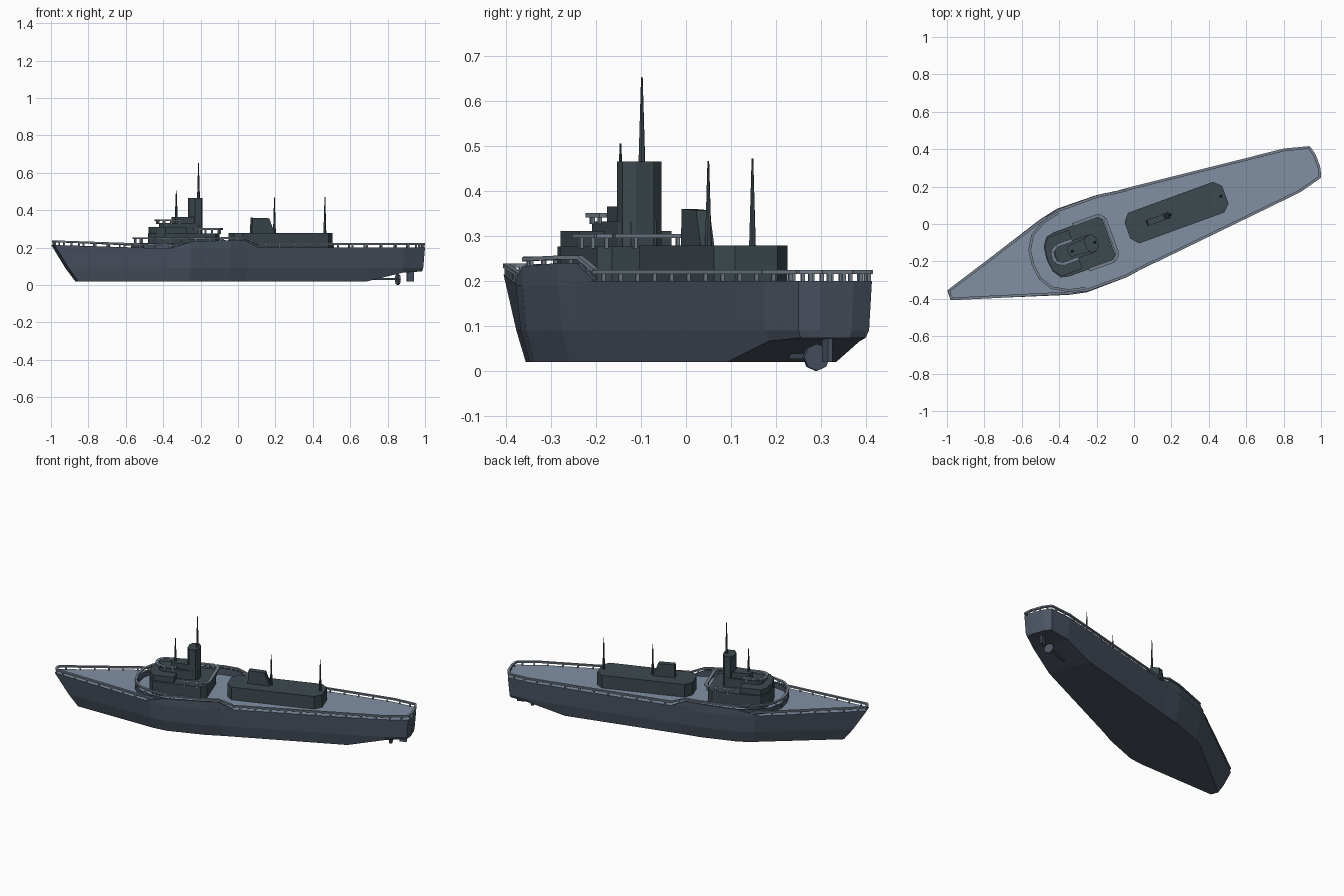
import bpy, bmesh, math
from mathutils import Matrix, Vector

if "Cube" in bpy.data.objects:
    bpy.data.objects.remove(bpy.data.objects["Cube"])

# Ship axis runs along local x (bow negative), then is turned 20 degrees
TURN = Matrix.Rotation(math.radians(20), 4, 'Z') @ Matrix.Translation((0, -0.02, 0))


def material(name, rgb):
    m = bpy.data.materials.new(name)
    m.diffuse_color = (*rgb, 1)
    m.use_nodes = True
    m.node_tree.nodes["Principled BSDF"].inputs["Base Color"].default_value = m.diffuse_color
    return m


HULL = material("hull_paint", (0.07, 0.09, 0.125))
DECK = material("deck_paint", (0.22, 0.28, 0.37))
HOUSE = material("house_paint", (0.045, 0.066, 0.078))
RAIL = material("rail_paint", (0.18, 0.22, 0.27))


def finish(name, bm, *mats):
    bmesh.ops.recalc_face_normals(bm, faces=bm.faces)
    bm.transform(TURN)
    me = bpy.data.meshes.new(name)
    bm.to_mesh(me)
    bm.free()
    for m in mats:
        me.materials.append(m)
    ob = bpy.data.objects.new(name, me)
    bpy.context.collection.objects.link(ob)
    return ob


def loft(bm, rings):
    vs = [[bm.verts.new(p) for p in r] for r in rings]
    n = len(vs[0])
    for a, b in zip(vs, vs[1:]):
        for i in range(n):
            j = (i + 1) % n
            bm.faces.new((a[i], a[j], b[j], b[i]))
    bm.faces.new(vs[0])
    bm.faces.new(vs[-1])
    return vs


def mirrored(half):
    """Half outline bow to stern -> full closed outline."""
    return half + [(x, -y) for x, y in reversed(half) if y > 1e-5]


def prism(name, half, z0, z1, mat):
    out = mirrored(half)
    bm = bmesh.new()
    loft(bm, [[(x, y, z) for x, y in out] for z in (z0, z1)])
    return finish(name, bm, mat)


def bar(bm, a, b, w, h):
    a, b = Vector(a), Vector(b)
    d = b - a
    side = Vector((-d.y, d.x, 0)).normalized() * w / 2
    up = Vector((0, 0, h / 2))
    loft(bm, [[p + side + up, p - side + up, p - side - up, p + side - up] for p in (a, b)])


def railing(name, path, drop=0.02, step=0.085, w=0.014):
    """Flat top bar with evenly spaced posts."""
    bm = bmesh.new()
    for a, b in zip(path, path[1:]):
        a, b = Vector(a), Vector(b)
        bar(bm, a, b, w, 0.009)
        n = max(1, round((b - a).length / step))
        for i in range(n):
            p = a.lerp(b, (i + 0.5) / n)
            bmesh.ops.create_cube(bm, size=1, matrix=Matrix.Translation(
                p - Vector((0, 0, drop / 2))) @ Matrix.Diagonal((0.008, 0.008, drop, 1)))
    return finish(name, bm, RAIL)


def both(path):
    """Path from one side across the centre to the other."""
    return path + [(x, -y, z) for x, y, z in reversed(path) if y > 1e-5]


# Hull: deck x, half width, deck z, chine x, bottom x, bottom z
stations = [(-1.06, .026, .214, -.98, -.925, .02), (-.46, .216, .195, -.45, -.44, .02),
            (-.36, .237, .195, -.36, -.36, .02), (-.135, .234, .2, -.135, -.135, .02),
            (-.03, .219, .2, -.03, -.03, .02), (.68, .146, .2, .68, .68, .02),
            (.89, .122, .2, .89, .89, .066), (1.025, .087, .2, 1.016, 1.012, .073)]
rings = []
for x, w, z, xc, xb, zb in stations:
    half = [(x, w, z), (xc, w * .96, .09), (xb, w * .88, zb)]
    rings.append(half + [(p, -q, r) for p, q, r in reversed(half)])
rings.append([(p + .013, q * .45, r) for p, q, r in rings[-1]])
bm = bmesh.new()
vs = loft(bm, rings)
bm.normal_update()
for f in bm.faces:
    if min(v.co.z for v in f.verts) > .15:
        f.material_index = 1
finish("hull", bm, HULL, DECK)

# Raised bulwarks amidships, one each side
for s, side in ((1, "port"), (-1, "starboard")):
    bm = bmesh.new()
    top = [(-.46, .216, .2), (-.36, .237, .232), (-.135, .234, .24), (-.05, .221, .24), (.03, .211, .202)]
    loft(bm, [[(x, s * y, .19), (x, s * y, z), (x, s * (y - .01), z), (x, s * (y - .01), .19)]
              for x, y, z in top])
    finish(side + "_bulwark", bm, HULL)
    railing(side + "_bulwark_rail", [(-.37, s * .226, .248), (-.135, s * .226, .252), (-.05, s * .214, .252),
                                     (.03, s * .204, .222)], .015)

# Curved breakwater ahead of the superstructure
arc = [(-.36, .215), (-.45, .195), (-.53, .15), (-.572, .08), (-.582, 0)]
bm = bmesh.new()
full = both([(x, y, .21) for x, y in arc])
for a, b in zip(full, full[1:]):
    bar(bm, a, b, .01, .032)
finish("breakwater", bm, HULL)
railing("breakwater_rail", both([(x, y, .25) for x, y in arc]), .03)

# Deck edge rails
railing("bow_rail", both([(-.43, .215, .212), (-1.05, .024, .234), (-1.055, 0, .234)]), .025)
railing("stern_rail", both([(.03, .207, .22), (.89, .118, .22), (1.02, .084, .22), (1.033, .035, .22),
                            (1.033, 0, .22)]), .022)

# Bridge superstructure tiers
prism("lower_house", [(-.505, 0), (-.495, .07), (-.465, .115), (-.42, .125), (-.18, .125), (-.15, .1), (-.15, 0)],
      .195, .277, HOUSE)
prism("bridge_house", [(-.5, 0), (-.49, .07), (-.46, .11), (-.34, .11), (-.34, 0)], .27, .311, HOUSE)
prism("upper_house", [(-.455, 0), (-.445, .035), (-.42, .05), (-.25, .05), (-.22, .03), (-.22, 0)],
      .277, .332, HOUSE)
prism("chart_house", [(-.385, 0), (-.375, .03), (-.26, .04), (-.24, 0)], .33, .365, HOUSE)
prism("funnel", [(-.284, 0), (-.284, .02), (-.268, .046), (-.232, .046), (-.216, .02), (-.216, 0)], .277, .465, HOUSE)
railing("gallery_rail", both([(-.31, .128, .3), (-.165, .128, .3), (-.137, .1, .3), (-.137, 0, .3)]), .028, w=.018)
railing("lookout_rail", both([(-.34, .052, .346), (-.43, .052, .346), (-.462, .03, .346), (-.466, 0, .346)]),
        .02, .05, w=.018)

# Aft deckhouse and its slanted ventilator
prism("aft_deckhouse", [(-.045, 0), (-.045, .045), (-.01, .087), (.475, .087), (.512, .05), (.512, 0)],
      .195, .279, HOUSE)
bm = bmesh.new()
side = [(.066, .275), (.07, .36), (.165, .357), (.196, .275)]
loft(bm, [[(x, y, z) for x, z in side] for y in (-.016, .016)])
finish("aft_ventilator", bm, HOUSE)

# Tapered masts
for name, x, y, z0, z1 in (("bridge_mast", -.36, -.004, .36, .505), ("main_mast", -.232, 0, .46, .653),
                           ("aft_mast", .2, 0, .275, .467), ("stern_mast", .487, 0, .275, .472)):
    bm = bmesh.new()
    bmesh.ops.create_cone(bm, cap_ends=True, segments=6, radius1=.008, radius2=.002, depth=z1 - z0,
                          matrix=Matrix.Translation((x, y, (z0 + z1) / 2)))
    finish(name, bm, HOUSE)

# Propeller shaft, propeller and rudder
bm = bmesh.new()
bar(bm, (.74, 0, .032), (.9, 0, .032), .012, .012)
finish("propeller_shaft", bm, HULL)
bm = bmesh.new()
bmesh.ops.create_cone(bm, cap_ends=True, segments=8, radius1=.03, radius2=.03, depth=.012,
                      matrix=Matrix.Translation((.902, 0, .03)) @ Matrix.Rotation(math.pi / 2, 4, 'Y'))
finish("propeller", bm, HULL)
bm = bmesh.new()
bar(bm, (.952, 0, .05), (.993, 0, .05), .01, .06)
finish("rudder", bm, HULL)
